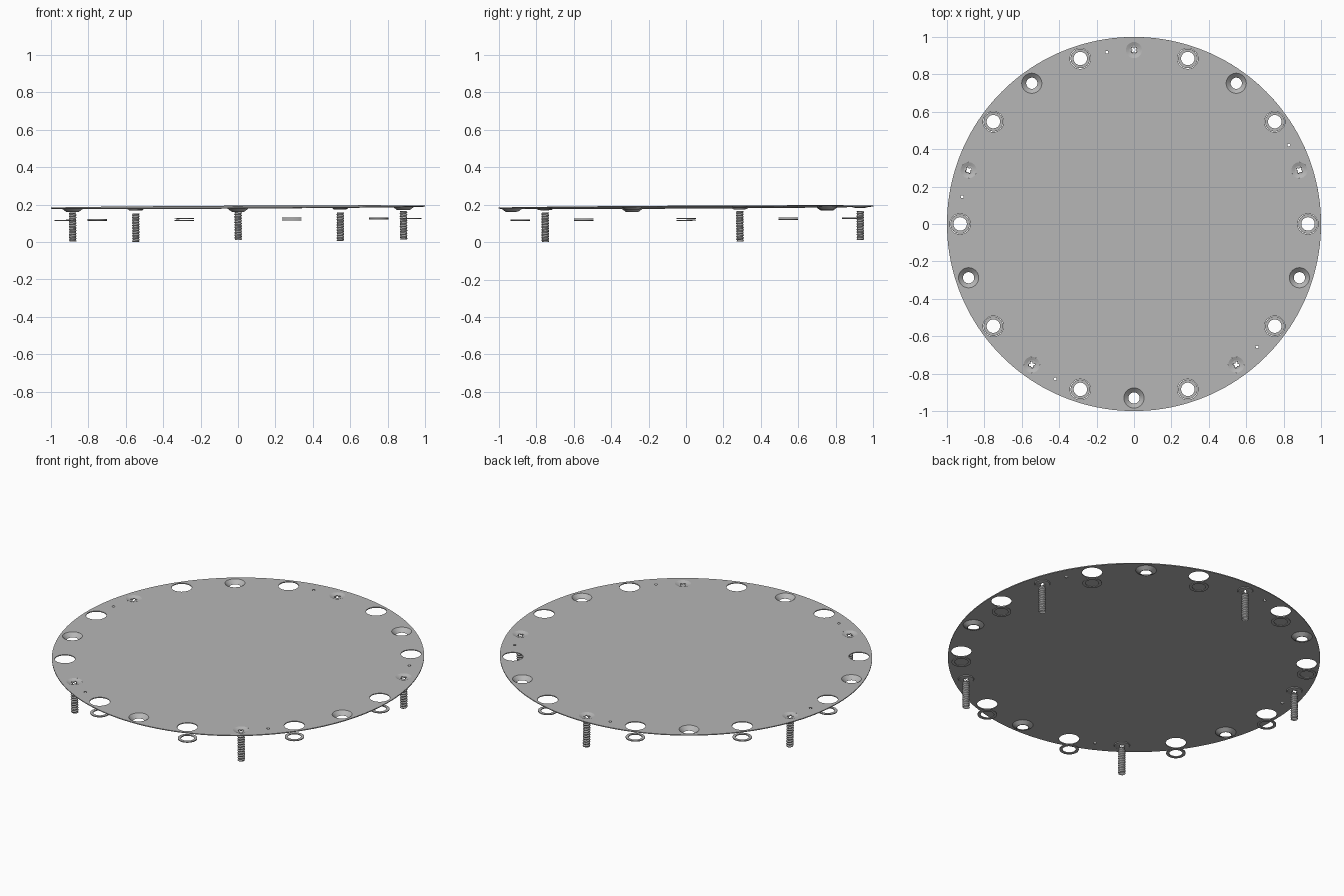
import bpy, bmesh
from math import cos, sin, pi, tau, radians
from mathutils import Matrix, Euler

cube = bpy.data.objects.get("Cube")
if cube:
    bpy.data.objects.remove(cube, do_unlink=True)

# One metal colour for every part
metal = bpy.data.materials.new("grey_metal")
metal.use_nodes = True
GREY = (0.47, 0.47, 0.47, 1)
metal.diffuse_color = GREY
metal.node_tree.nodes["Principled BSDF"].inputs["Base Color"].default_value = GREY

THICK = 0.005        # sheet thickness
PITCH_RADIUS = 0.93  # radius of the bolt circle
TILT = Matrix.Translation((0, 0, 0.189)) @ Euler((0.0055, -0.0055, 0)).to_matrix().to_4x4()


def finish(bm, name):
    """Store the bmesh as a mesh that carries the metal material."""
    mesh = bpy.data.meshes.new(name)
    bm.to_mesh(mesh)
    bm.free()
    mesh.materials.append(metal)
    return mesh


def place(mesh, name, x=0, y=0, z=0, spin=0):
    """Put a mesh in the slightly tilted frame of the plate."""
    ob = bpy.data.objects.new(name, mesh)
    bpy.context.collection.objects.link(ob)
    ob.matrix_world = TILT @ Matrix.Translation((x, y, z)) @ Matrix.Rotation(spin, 4, "Z")
    return ob


def on_circle(mesh, name, start, step, z=0):
    """Repeat a mesh around the bolt circle."""
    for i, deg in enumerate(range(start, start + 360, step)):
        a = radians(deg)
        place(mesh, f"{name}_{i + 1}", PITCH_RADIUS * cos(a), PITCH_RADIUS * sin(a), z, a)


def circle(r, n, cx=0, cy=0):
    return [(cx + r * cos(tau * i / n), cy + r * sin(tau * i / n)) for i in range(n)]


def holes(r, n, start, step):
    return [circle(r, n, PITCH_RADIUS * cos(radians(d)), PITCH_RADIUS * sin(radians(d)))
            for d in range(start, start + 360, step)]


def sheet(loops, name):
    """Flat sheet with an outline and holes, top at z = 0."""
    bm = bmesh.new()
    for loop in loops:
        vs = [bm.verts.new((x, y, 0)) for x, y in loop]
        for a, b in zip(vs, vs[1:] + vs[:1]):
            bm.edges.new((a, b))
    bmesh.ops.triangle_fill(bm, edges=bm.edges[:], use_beauty=True, normal=(0, 0, 1))
    top = bm.faces[:]
    low = bmesh.ops.extrude_face_region(bm, geom=top, use_keep_orig=True)["geom"]
    bmesh.ops.translate(bm, verts=[v for v in low if isinstance(v, bmesh.types.BMVert)],
                        vec=(0, 0, -THICK))
    bmesh.ops.recalc_face_normals(bm, faces=bm.faces[:])
    return finish(bm, name)


def lathe(profile, n, name):
    """Revolve a closed (radius, height) section around z."""
    bm = bmesh.new()
    rows = [[bm.verts.new((r * cos(tau * i / n), r * sin(tau * i / n), z)) for i in range(n)]
            for r, z in profile]
    for a, b in zip(rows, rows[1:] + rows[:1]):
        for i in range(n):
            j = (i + 1) % n
            bm.faces.new((a[i], a[j], b[j], b[i]))
    bmesh.ops.recalc_face_normals(bm, faces=bm.faces[:])
    return finish(bm, name)


def threaded_tube(bottom, top, root, crest, pitch, name, n=16, per_turn=6):
    """Open tube whose wall follows a screw thread."""
    bm = bmesh.new()
    count = int((top - bottom) / pitch * per_turn)
    rows = []
    for k in range(count + 1):
        z = bottom + (top - bottom) * k / count
        row = []
        for i in range(n):
            phase = ((z - bottom) / pitch - i / n) % 1
            r = root + (crest - root) * (1 - abs(2 * phase - 1))
            row.append(bm.verts.new((r * cos(tau * i / n), r * sin(tau * i / n), z)))
        rows.append(row)
    for a, b in zip(rows, rows[1:]):
        for i in range(n):
            j = (i + 1) % n
            bm.faces.new((a[i], a[j], b[j], b[i]))
    return finish(bm, name)


# Round plate: wide washer holes, countersunk holes, screw holes and pin holes
plate = sheet([circle(1, 160)]
              + holes(0.055, 32, 0, 36)
              + holes(0.054, 32, 54, 72)
              + holes(0.043, 24, 18, 72)
              + holes(0.008, 10, 27, 72), "plate")
place(plate, "plate")

# Loose washers hanging below the wide holes
washer = lathe([(0.052, 0), (0.036, 0), (0.036, -THICK), (0.052, -THICK)], 32, "washer")
on_circle(washer, "washer", 0, 36, -0.065)

# Conical cups pressed into the countersunk holes
cup = lathe([(0.054, 0), (0.03, -0.022), (0.033, -0.022), (0.056, -THICK)], 32, "countersunk_cup")
on_circle(cup, "countersunk_cup", 54, 72)

# Screws: shallow rim, drive plate with a cross opening, hollow threaded shank
rim = lathe([(0.043, 0), (0.024, -0.007), (0.024, -0.012), (0.04, -0.009)], 24, "screw_rim")
on_circle(rim, "screw_rim", 18, 72)

cross = [(r * cos(a), r * sin(a)) for r, a in
         ((0.008 if i % 3 == 0 else 0.018, (i // 3) * pi / 2 + (0, 0.55, 1.02)[i % 3])
          for i in range(12))]
drive = sheet([circle(0.0245, 24), cross], "screw_drive")
on_circle(drive, "screw_drive", 18, 72, -0.007)

shank = threaded_tube(-0.182, -0.029, 0.016, 0.021, 0.014, "screw_shank")
on_circle(shank, "screw_shank", 18, 72)

# Smooth the round walls, keep the rims sharp
bpy.ops.object.select_all(action="DESELECT")
for ob in bpy.context.collection.objects:
    if ob.type == "MESH" and ob.data.materials and ob.data.materials[0] == metal:
        ob.select_set(True)
        bpy.context.view_layer.objects.active = ob
bpy.ops.object.shade_smooth_by_angle(angle=radians(30))
